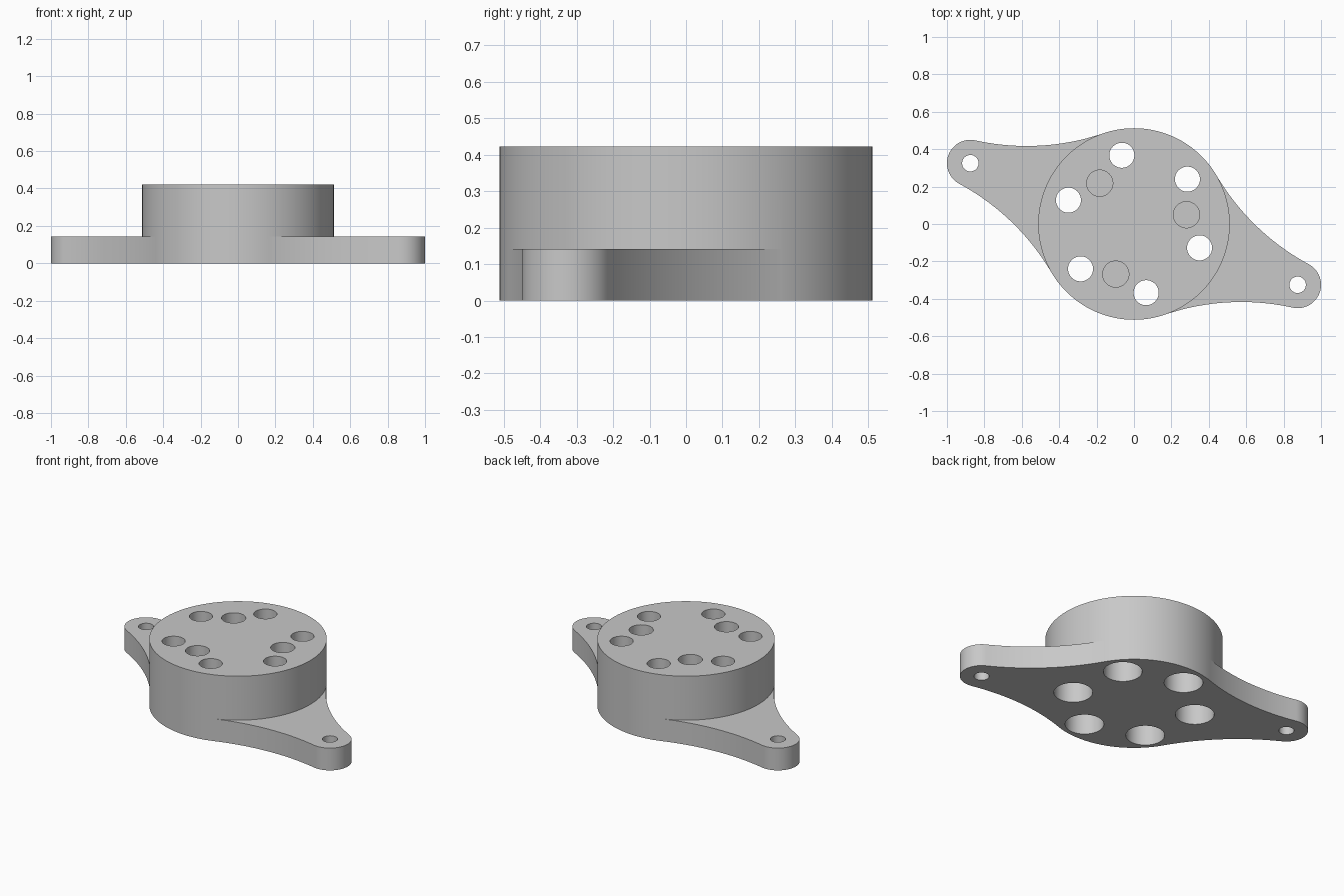
import bpy, bmesh, math
from mathutils import Vector

cube = bpy.data.objects.get("Cube")
if cube:
    bpy.data.objects.remove(cube, do_unlink=True)

DRUM_R, DRUM_H, EAR_H = 0.512, 0.422, 0.142
EAR_R, FILLET_R = 0.125, 1.27
EAR = Vector((-0.875, 0.325))

grey = bpy.data.materials.new("plain_grey")
grey.use_nodes = True
colour = (0.58, 0.58, 0.58, 1)
grey.diffuse_color = colour
grey.node_tree.nodes["Principled BSDF"].inputs["Base Color"].default_value = colour


def prism(name, outline, z0, z1):
    """Extrude a closed 2D outline from z0 to z1."""
    bm = bmesh.new()
    base = bm.faces.new([bm.verts.new((x, y, z0)) for x, y in outline])
    top = bmesh.ops.extrude_face_region(bm, geom=[base])["geom"]
    bmesh.ops.translate(bm, vec=(0, 0, z1 - z0),
                        verts=[v for v in top if isinstance(v, bmesh.types.BMVert)])
    bmesh.ops.recalc_face_normals(bm, faces=bm.faces)
    mesh = bpy.data.meshes.new(name)
    bm.to_mesh(mesh)
    bm.free()
    mesh.materials.append(grey)
    obj = bpy.data.objects.new(name, mesh)
    bpy.context.collection.objects.link(obj)
    return obj


def arc(centre, radius, a0, a1, steps):
    return [(centre[0] + radius * math.cos(a0 + (a1 - a0) * i / steps),
             centre[1] + radius * math.sin(a0 + (a1 - a0) * i / steps))
            for i in range(steps + 1)]


def cylinder(name, centre, radius, z0, z1, sides=48):
    return prism(name, arc(centre, radius, 0, math.tau, sides)[:sides], z0, z1)


def combine(target, tool, operation):
    """Apply a boolean and discard the tool."""
    mod = target.modifiers.new("shape", "BOOLEAN")
    mod.operation, mod.object, mod.solver = operation, tool, "EXACT"
    bpy.context.view_layer.objects.active = target
    bpy.ops.object.modifier_apply(modifier=mod.name)
    bpy.data.objects.remove(tool, do_unlink=True)


def polar(radius, degrees):
    a = math.radians(degrees)
    return Vector((radius * math.cos(a), radius * math.sin(a)))


def ear_outline():
    """Rounded tip joined to the drum by two tangent concave arcs."""
    d = EAR.length
    a, b = DRUM_R + FILLET_R, EAR_R + FILLET_R
    along = (a * a - b * b + d * d) / (2 * d)
    across = math.sqrt(a * a - along * along)
    at_drum = math.atan2(-across, -along)
    at_ear = math.atan2(-across, d - along)
    upper = arc((along, across), FILLET_R, at_drum, at_ear, 28)
    tip_angle = math.atan2(across, along - d)
    tip = arc((d, 0), EAR_R, tip_angle, -tip_angle, 28)
    lower = [(x, -y) for x, y in reversed(upper)]
    local = upper + tip[1:-1] + lower
    ux, uy = EAR.normalized()
    return [(x * ux - y * uy, x * uy + y * ux) for x, y in local]


# Drum with the two mounting ears
body = cylinder("mount_body", (0, 0), DRUM_R, 0, DRUM_H, 128)
for s in (1, -1):
    ear = prism("ear", [(s * x, s * y) for x, y in ear_outline()], 0, EAR_H)
    combine(body, ear, "UNION")

# Mounting holes in the ears
for s in (1, -1):
    combine(body, cylinder("ear_hole", s * EAR, 0.044, -0.1, 0.3, 32), "DIFFERENCE")

# Six through holes, counterbored from the underside
for i in range(6):
    spot = polar(0.373, 40 + 60 * i)
    combine(body, cylinder("counterbore", spot, 0.112, -0.1, 0.28), "DIFFERENCE")
    combine(body, cylinder("through_hole", spot, 0.067, 0.2, 0.6), "DIFFERENCE")

# Three blind holes in the top face
for i in range(3):
    combine(body, cylinder("blind_hole", polar(0.285, 10 + 120 * i), 0.07, 0.2, 0.6),
            "DIFFERENCE")

bpy.ops.object.select_all(action="DESELECT")
body.select_set(True)
bpy.context.view_layer.objects.active = body
bpy.ops.object.shade_smooth_by_angle(angle=math.radians(30))
